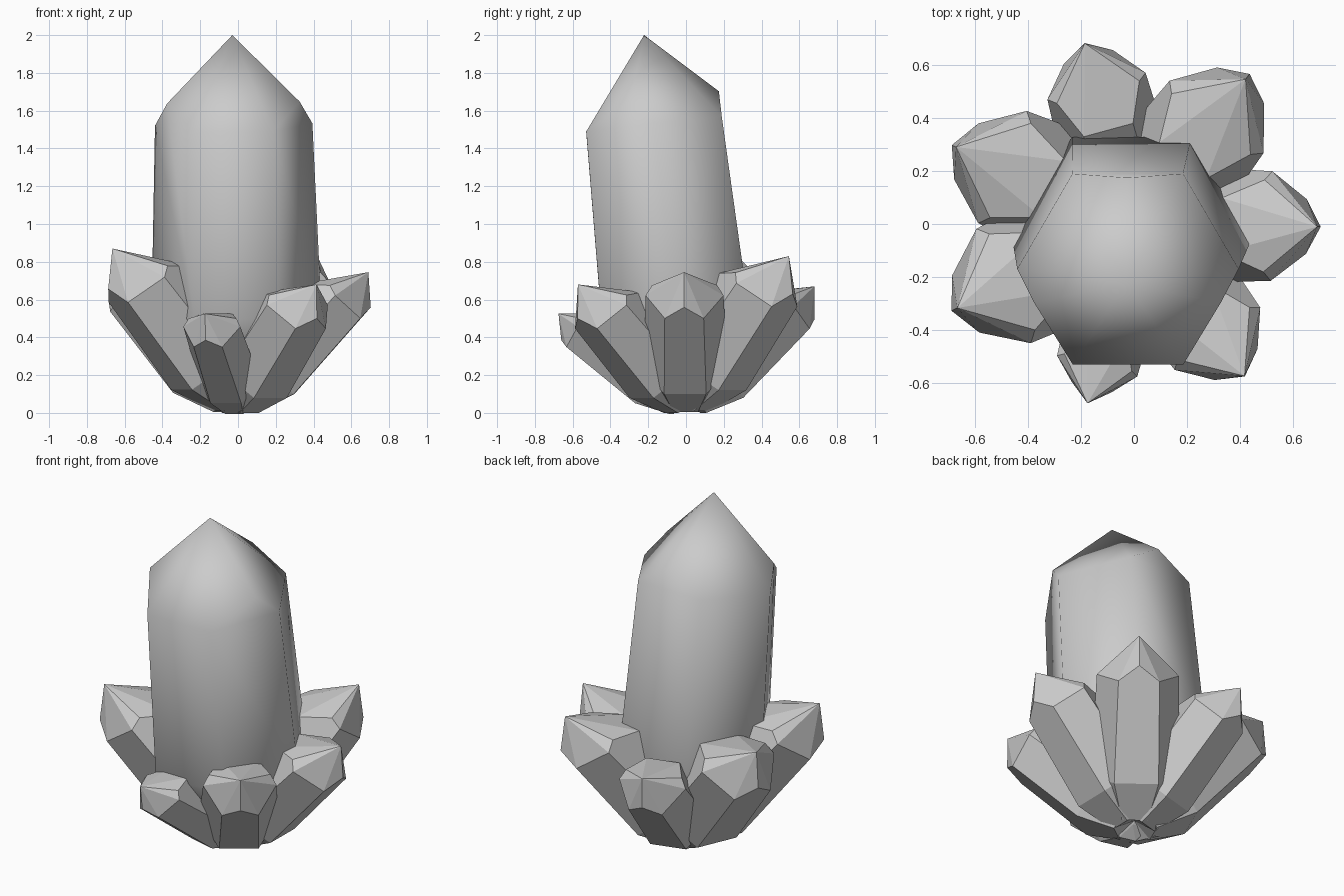
import bpy, bmesh
from math import cos, sin, radians
from mathutils import Vector

if "Cube" in bpy.data.objects:
    bpy.data.objects.remove(bpy.data.objects["Cube"])


def crystal(name, tip, outward, shift=0.0, width=1.0, side_turn=0, smooth=False):
    """Six-sided crystal grown from the origin to tip, ended by three main facets.
    Sizes are fractions of the crystal length; shift moves the shaft inward,
    side_turn slides the two side ridges along their faces."""
    tip = Vector(tip)
    length = tip.length
    d = tip.normalized()
    u = Vector(outward)
    u = (u - d * u.dot(d)).normalized()
    v = d.cross(u)
    points = []

    def add(x, y, t):
        points.append((d * t + u * (x - shift) + v * y) * length)

    # tapered root and the widest part of the shaft
    for t, r in ((0.07, 0.128), (0.27, 0.219)):
        for i in range(6):
            a = radians(30 + 60 * i)
            add(r * width * cos(a), r * width * sin(a), t)
    add(0, 0, 0.05)

    # top corners, each under one of the three facets
    r = 0.203 * width
    for i in range(3):
        n = radians(60 + 120 * i)
        for s in (-1, 1):
            a = n + s * radians(30)
            x, y = r * cos(a), r * sin(a)
            drop = 1.32 * ((x - shift) * cos(n) + y * sin(n))
            add(x, y, 1 - drop)
        # ridge end on the pointed side face
        turn = (0, -side_turn, side_turn)[i]
        m = radians(120 * i + turn)
        reach = (r * 0.866 - shift * cos(radians(120 * i))) / cos(radians(turn))
        add(shift + reach * cos(m), reach * sin(m), 1 - 0.94 * reach)
    add(shift, 0, 1)

    bm = bmesh.new()
    for p in points:
        bm.verts.new(p)
    bmesh.ops.convex_hull(bm, input=bm.verts[:])
    bmesh.ops.dissolve_limit(bm, angle_limit=radians(5),
                             verts=bm.verts[:], edges=bm.edges[:])
    bmesh.ops.recalc_face_normals(bm, faces=bm.faces[:])
    for f in bm.faces:
        f.smooth = smooth
    mesh = bpy.data.meshes.new(name)
    bm.to_mesh(mesh)
    bm.free()
    obj = bpy.data.objects.new(name, mesh)
    bpy.context.collection.objects.link(obj)
    return obj


# large smooth centre crystal, leaning to the front
crystal("main_crystal", (-0.03, -0.222, 2.0), (0, 1, 0), width=1.02,
        side_turn=12, smooth=True)

# ring of small faceted crystals: tip and relative thickness
small = [
    ((0.69, -0.01, 0.745), 1.0),
    ((0.42, 0.545, 0.83), 1.02),
    ((-0.185, 0.68, 0.67), 0.97),
    ((-0.67, 0.29, 0.81), 1.04),
    ((-0.665, -0.316, 0.87), 1.03),
    ((0.416, -0.572, 0.68), 1.0),
    ((-0.175, -0.675, 0.525), 0.88),
]
for i, (tip, width) in enumerate(small):
    crystal(f"small_crystal_{i + 1}", tip, (tip[0], tip[1], 0),
            shift=0.042 * width, width=width)
